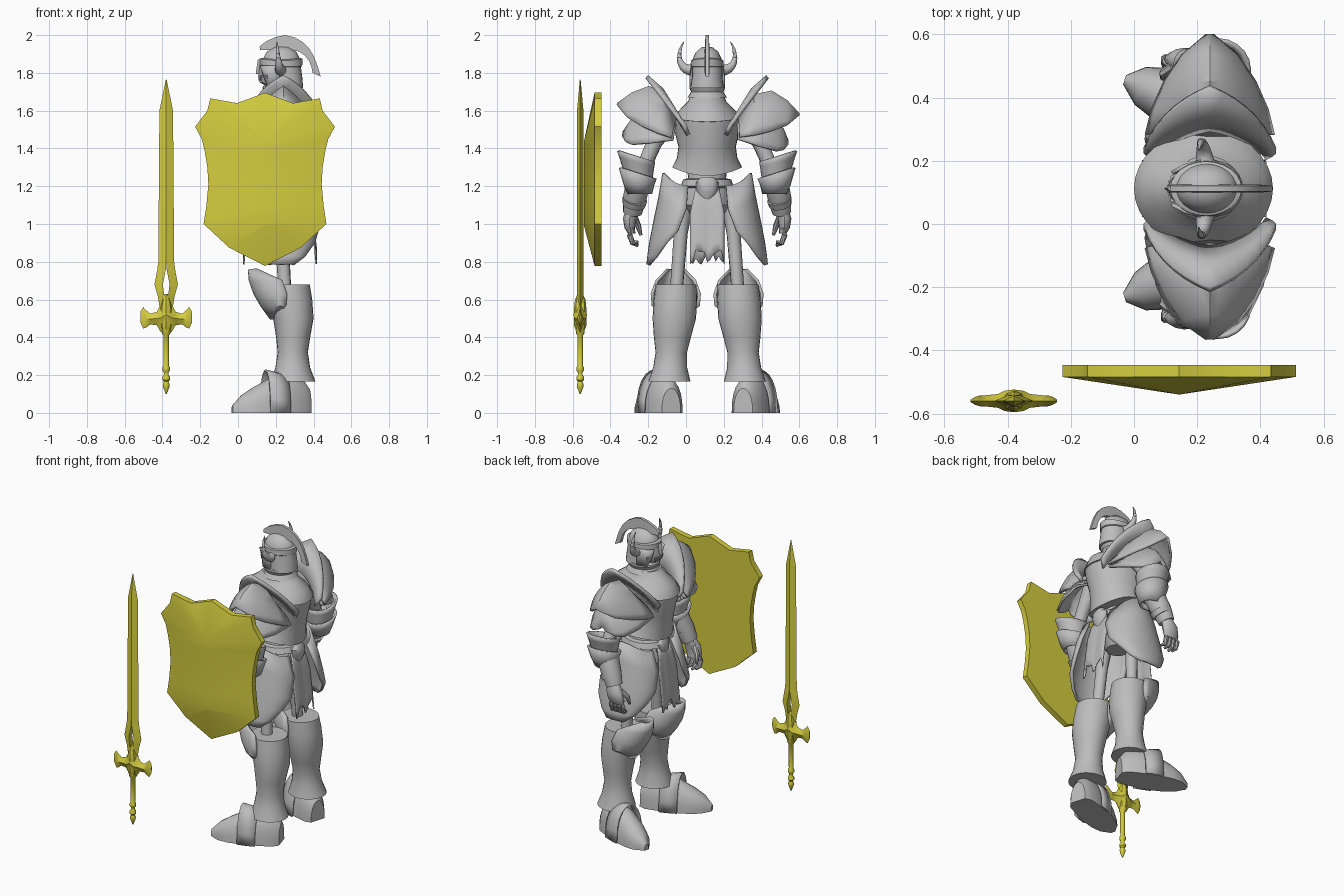
import bpy, bmesh, math, random
from math import sin, cos, pi
from mathutils import Vector

random.seed(4)
MID = 0.112   # lateral centre of the armoured figure, which faces -x


def material(name, rgb):
    m = bpy.data.materials.new(name)
    m.diffuse_color = (*rgb, 1)
    return m


STEEL = material("steel_grey", (0.51, 0.51, 0.51))
GOLD = material("gold_yellow", (0.66, 0.61, 0.05))


def make(name, verts, faces, mat=STEEL, loc=(0, MID, 0), mirror=None, thick=0):
    me = bpy.data.meshes.new(name)
    me.from_pydata([tuple(v) for v in verts], [], faces)
    bm = bmesh.new()
    bm.from_mesh(me)
    bmesh.ops.remove_doubles(bm, verts=bm.verts, dist=1e-5)
    bmesh.ops.recalc_face_normals(bm, faces=bm.faces)
    bm.to_mesh(me)
    bm.free()
    ob = bpy.data.objects.new(name, me)
    ob.location = loc
    me.materials.append(mat)
    bpy.context.collection.objects.link(ob)
    if thick:
        mod = ob.modifiers.new("thickness", 'SOLIDIFY')
        mod.thickness, mod.offset = thick, 0
    if mirror is not None:
        mod = ob.modifiers.new("mirror", 'MIRROR')
        mod.use_axis = [mirror == i for i in range(3)]
    return ob


def loft(name, rings, closed=True, cap=True, **kw):
    n = len(rings[0])
    verts = [p for r in rings for p in r]
    faces = [(i * n + j, i * n + (j + 1) % n, (i + 1) * n + (j + 1) % n, (i + 1) * n + j)
             for i in range(len(rings) - 1) for j in range(n if closed else n - 1)]
    if closed and cap:
        faces += [tuple(range(n)), tuple(range(len(verts) - n, len(verts)))]
    return make(name, verts, faces, **kw)


def ell(x, s, z, rx, rs, n=24, dip=0):
    return [(x + rx * cos(2 * pi * i / n), s + rs * sin(2 * pi * i / n),
             z - dip * cos(2 * pi * i / n) ** 2) for i in range(n)]


def tube(name, pts, radii, n=12, **kw):
    pts = [Vector(p) for p in pts]
    rings = []
    for i, p in enumerate(pts):
        d = pts[min(i + 1, len(pts) - 1)] - pts[max(i - 1, 0)]
        q = d.to_track_quat('Z', 'Y')
        rings.append([p + q @ Vector((radii[i] * cos(2 * pi * k / n), radii[i] * sin(2 * pi * k / n), 0))
                      for k in range(n)])
    return loft(name, rings, **kw)


# shield: symmetric outline rising to a central vertical ridge
half = [(0, 1.695), (.148, 1.64), (.29, 1.665), (.305, 1.6), (.37, 1.515), (.335, 1.45), (.32, 1.39), (.305, 1.3),
        (.30, 1.21), (.31, 1.1), (.325, 1.0), (.19, .875), (0, .778)]
out = half + [(-x, z) for x, z in half[-2:0:-1]]
ridge = [(0, min(max(z, .99), 1.44)) for _, z in out]
loft("shield", [[(x, y, z) for x, z in o] for o, y in ((ridge, -.447), (out, -.447), (out, -.484), (ridge, -.54))],
     cap=False, mat=GOLD, loc=(.143, 0, 0))

# sword
SW = (-.38, -.56, 0)
blade = [(1.765, 0, .002, .002), (1.6, 0, .036, .017), (.8, 0, .042, .017), (.76, .002, .047, .017),
         (.68, .018, .062, .018), (.62, .01, .045, .018), (.56, 0, .035, .018)]
loft("sword_blade", [[(a, -t, z), (b, 0, z), (a, t, z)] for z, a, b, t in blade],
     mat=GOLD, loc=SW, mirror=0)
guard = [(0, .41, .63, .036), (.03, .43, .575, .032), (.05, .465, .535, .022), (.085, .468, .525, .018),
         (.108, .45, .545, .017), (.122, .447, .56, .013), (.137, .48, .535, .004)]
loft("sword_guard", [[(x, -t, (a + b) / 2), (x, 0, b), (x, t, (a + b) / 2), (x, 0, a)] for x, a, b, t in guard],
     mat=GOLD, loc=SW, mirror=0)
loft("guard_boss", [ell(0, 0, z, a, b, 8) for z, a, b in
                    [(.43, .02, .02), (.46, .032, .032), (.55, .034, .033), (.6, .022, .028), (.63, .008, .014)]], mat=GOLD, loc=SW)
grip = [(.45, .025), (.42, .022), (.41, .015), (.25, .014), (.24, .02), (.225, .02), (.215, .013), (.2, .013),
        (.19, .02), (.175, .02), (.165, .012), (.15, .018), (.135, .016), (.12, .01), (.1, .003)]
tube("sword_grip", [(0, 0, z) for z, r in grip], [r for z, r in grip], mat=GOLD, loc=SW)

# breastplate, with the lower edge dipping at front and back
body = [(1.30, .165, .185, .045), (1.35, .17, .16, .02), (1.41, .185, .152, 0), (1.5, .205, .175, 0),
        (1.56, .21, .18, .02), (1.561, .22, .185, .02), (1.61, .195, .14, 0), (1.65, .14, .1, 0), (1.69, .1, .088, 0)]
loft("breastplate", [ell(.22, 0, z, a, b, 32, d) for z, a, b, d in body])
loft("waist", [ell(.22, 0, z, a, b) for z, a, b in
               [(1.32, .12, .11), (1.24, .11, .10), (1.2, .13, .12), (1.1, .14, .13), (1.02, .07, .07)]])
loft("belt", [ell(.22, 0, z, a, b) for z, a, b in [(1.24, .115, .11), (1.235, .135, .128), (1.2, .15, .14), (1.19, .13, .12)]])
loft("gorget", [ell(.23, 0, z, a, a * .95) for z, a in [(1.67, .11), (1.7, .09), (1.72, .1), (1.73, .098), (1.735, .085)]])

# torn cloths hanging at front and back
for name, top, low in (("front_cloth", .09, .03), ("back_cloth", .35, .415)):
    cols = [random.uniform(.78, .87) for _ in range(13)]
    rows = [[(top + (low - top) * t ** .6, (-1 + k / 6) * (.06 + .03 * min(1, 3 * t)), 1.2 + (cols[k] - 1.2) * t)
             for k in range(13)] for t in (0, .15, .35, .6, .85, 1)]
    loft(name, rows, closed=False, thick=.008)
    loft(name + "_clasp", [ell(top + .01, 0, z, r * .6, r, 12) for z, r in
                           [(1.25, .03), (1.22, .06), (1.17, .055), (1.12, .02)]])

# hip plates
ang = [(-1 + k / 7) * pi / 2 for k in range(15)]
hip = [(1.27, .23, .13, .13), (1.15, .25, .18, .14), (1.03, .275, .19, .12), (.9, .30, .17, .09),
       (.83, .31, .12, .05), (.785, .315, .06, .015)]
loft("hip_plates", [[(.23 + w * sin(a), s - d * (1 - cos(a)), z - .07 * sin(a) ** 2 * (z > 1)) for a in ang]
                    for z, s, w, d in hip], closed=False, thick=.014, mirror=1)

# thighs, greaves and knee guards
tube("thighs", [(.22, .12, 1.12), (.23, .14, .95), (.25, .165, .62)], [.05, .037, .034], mirror=1)
greave = [(.68, .265, .164, .115, .108), (.6, .275, .168, .118, .115), (.5, .293, .174, .107, .115),
          (.4, .292, .184, .09, .098), (.32, .29, .19, .08, .083), (.24, .29, .196, .092, .09),
          (.165, .292, .2, .118, .112)]
loft("greaves", [ell(x, s, z, a, b) for z, x, s, a, b in greave], mirror=1)
knee = [(.76, .06, .04, .04), (.7, .065, .10, .17), (.63, .09, .125, .17), (.57, .125, .12, .13), (.5, .175, .03, .015)]
loft("knee_guards", [[(x + d * (1 - cos(a)), .166 + w * sin(a), z) for a in ang]
                     for z, x, w, d in knee], closed=False, thick=.016, mirror=1)


# feet turned outward
def foot_ring(x, w, h):
    s = .2 + (.35 - x) * .38
    return [(x + .3 * w * cos(a), s + w * cos(a), h * sin(a) ** .8 if 0 < a < pi else 0)
            for a in [pi * k / 12 for k in range(13)]]


feet = [(.375, .05, .13), (.34, .074, .18), (.25, .084, .21), (.16, .088, .18), (.08, .08, .135), (.02, .06, .095), (-.03, .015, .04)]
loft("boots", [foot_ring(*f) for f in feet], mirror=1)
loft("instep_guards", [foot_ring(*f) for f in [(.25, .095, .2), (.2, .096, .212), (.145, .092, .225)]],
     closed=False, thick=.01, mirror=1)

# arms, bracers and flared elbow cuffs
tube("upper_arms", [(.24, .2, 1.56), (.25, .28, 1.43), (.26, .345, 1.28)], [.06, .042, .038], mirror=1)
tube("bracers", [(.265, .345, 1.32), (.24, .365, 1.22), (.2, .385, 1.13), (.17, .395, 1.06)],
     [.055, .066, .062, .05], 16, mirror=1)
for name, tier in (("elbow_cuffs", [(1.2, .06), (1.26, .075), (1.33, .092), (1.36, .1)]),
                   ("lower_cuffs", [(1.16, .062), (1.21, .08), (1.27, .1)])):
    loft(name, [[(x + .01, s + (z - 1.2) * .1, zz + (s - .36) * .3 * (z > 1.22)) for x, s, zz in
                 ell(.255, .36, z, r, r * .95, 20)] for z, r in tier], cap=False, thick=.012, mirror=1)
tube("wrist_bands", [(.21, .382, 1.13), (.195, .388, 1.1)], [.066, .06], 16, mirror=1)

# hands
loft("palms", [ell(x, s, z, a, b, 12) for z, x, s, a, b in
               [(1.08, .175, .395, .035, .035), (1.03, .16, .41, .055, .036), (.98, .15, .41, .055, .028), (.95, .145, .4, .045, .02)]], mirror=1)
for k in range(4):
    x = .105 + k * .028
    tube("finger_%d" % (k + 1), [(x, .405, .98), (x - .005, .41, .94), (x - .005, .395, .9), (x, .365, .885 + .01 * abs(k - 1))],
         [.016, .016, .014, .008], 8, mirror=1)
tube("thumbs", [(.13, .385, 1.03), (.095, .365, .99), (.09, .35, .94)], [.02, .016, .008], 8, mirror=1)


# tented cross-section shared by the shoulder armour: width and height factors
def tent(a):
    u = a / (pi / 2)
    return .4 * u + .6 * sin(a), .5 * (1 - abs(u)) + .5 * cos(a)


# raised shoulder collars
loft("shoulder_collars", [[(.24 + r * tent(a)[0], s0 + s1 * tent(a)[1], z0 + z1 * tent(a)[1]) for a in ang]
                          for r, s0, s1, z0, z1 in [(.18, .10, .09, 1.47, .15), (.2, .11, .13, 1.5, .21), (.21, .12, .2, 1.52, .26)]],
     closed=False, thick=.022, mirror=1)

# layered, ridged and pointed pauldrons, one arm held slightly higher
layers = {"upper": [(.17, 1.58, 1.46, .2), (.25, 1.68, 1.47, .18), (.34, 1.7, 1.49, .14), (.42, 1.65, 1.52, .085), (.485, 1.58, 1.575, .008)],
          "lower": [(.16, 1.54, 1.45, .185), (.28, 1.6, 1.41, .165), (.37, 1.54, 1.385, .12), (.4, 1.5, 1.39, .08), (.425, 1.44, 1.42, .02)]}
for side, label, lift in ((1, "right", 0), (-1, "left", math.radians(11))):
    for layer, rows in layers.items():
        grid = []
        for s, zr, zs, w in rows:
            line = []
            for a in ang:
                across, up = tent(a)
                ds, dz = s - .2, zs + (zr - zs) * up - 1.55
                line.append((.24 + w * across, side * (.2 + ds * cos(lift) - dz * sin(lift)),
                             1.55 + ds * sin(lift) + dz * cos(lift)))
            grid.append(line)
        loft("%s_pauldron_%s" % (label, layer), grid, closed=False, thick=.014)

# helmet, brow band, face and teeth
loft("helmet", [ell(x, 0, z, a, b) for z, x, a, b in
                [(1.72, .255, .09, .088), (1.78, .25, .09, .08), (1.83, .235, .098, .08), (1.87, .23, .1, .078),
                 (1.91, .23, .08, .06), (1.935, .23, .04, .03), (1.94, .23, .005, .004)]])
loft("brow_band", [ell(.228, 0, z, a, b, 24, d) for z, a, b, d in
                   [(1.83, .1, .082, 0), (1.835, .112, .088, 0), (1.865, .113, .086, -.01), (1.87, .1, .078, -.01)]])
loft("face", [ell(x, 0, z, a, b, 16) for z, x, a, b in
              [(1.73, .17, .02, .02), (1.75, .165, .05, .04), (1.79, .165, .058, .05), (1.84, .17, .055, .055)]])
loft("cheek_guards", [[(x, s, z) for x, s in ((.12 + q, .05), (.16, .072), (.22, .088))]
                      for z, q in ((1.84, 0), (1.79, .015), (1.73, .05))], closed=False, thick=.012, mirror=1)
loft("nose_guard", [[(x, -w, z), (x - .015, 0, z), (x, w, z), (x + .03, 0, z)]
                    for z, x, w in [(1.87, .12, .012), (1.82, .112, .012), (1.795, .11, .006)]])
for k in range(3):
    s = .008 + .014 * k
    tube("teeth_%d" % (k + 1), [(.111 + .005 * k, s, 1.785), (.113 + .005 * k, s, 1.76)], [.007, .004], 6, mirror=1)

# helmet horns and crest
horn = [(-pi / 2 + .25 * k) for k in range(11)]
tube("horns", [(.225 - .002 * k, .085 + .062 * cos(a), 1.885 + (.07 if a < 0 else .1) * sin(a)) for k, a in enumerate(horn)],
     [.03 - .0028 * k for k in range(11)], mirror=1)
crest = [(.114, 1.94, .118, 1.92), (.15, 1.968, .17, 1.92), (.2, 1.99, .22, 1.92), (.25, 2.0, .255, 1.918), (.3, 1.988, .29, 1.92),
         (.345, 1.962, .325, 1.912), (.38, 1.925, .352, 1.893), (.405, 1.88, .375, 1.865), (.422, 1.835, .388, 1.835), (.438, 1.78, .395, 1.8)]
loft("helmet_crest", [[(a, -.009, b), (a, .009, b), (c, .013, d), (c, -.013, d)] for a, b, c, d in crest])

# smooth shading with sharp creases kept
bpy.ops.object.select_all(action='SELECT')
bpy.context.view_layer.objects.active = bpy.data.objects["breastplate"]
bpy.ops.object.shade_smooth_by_angle(angle=math.radians(35))
